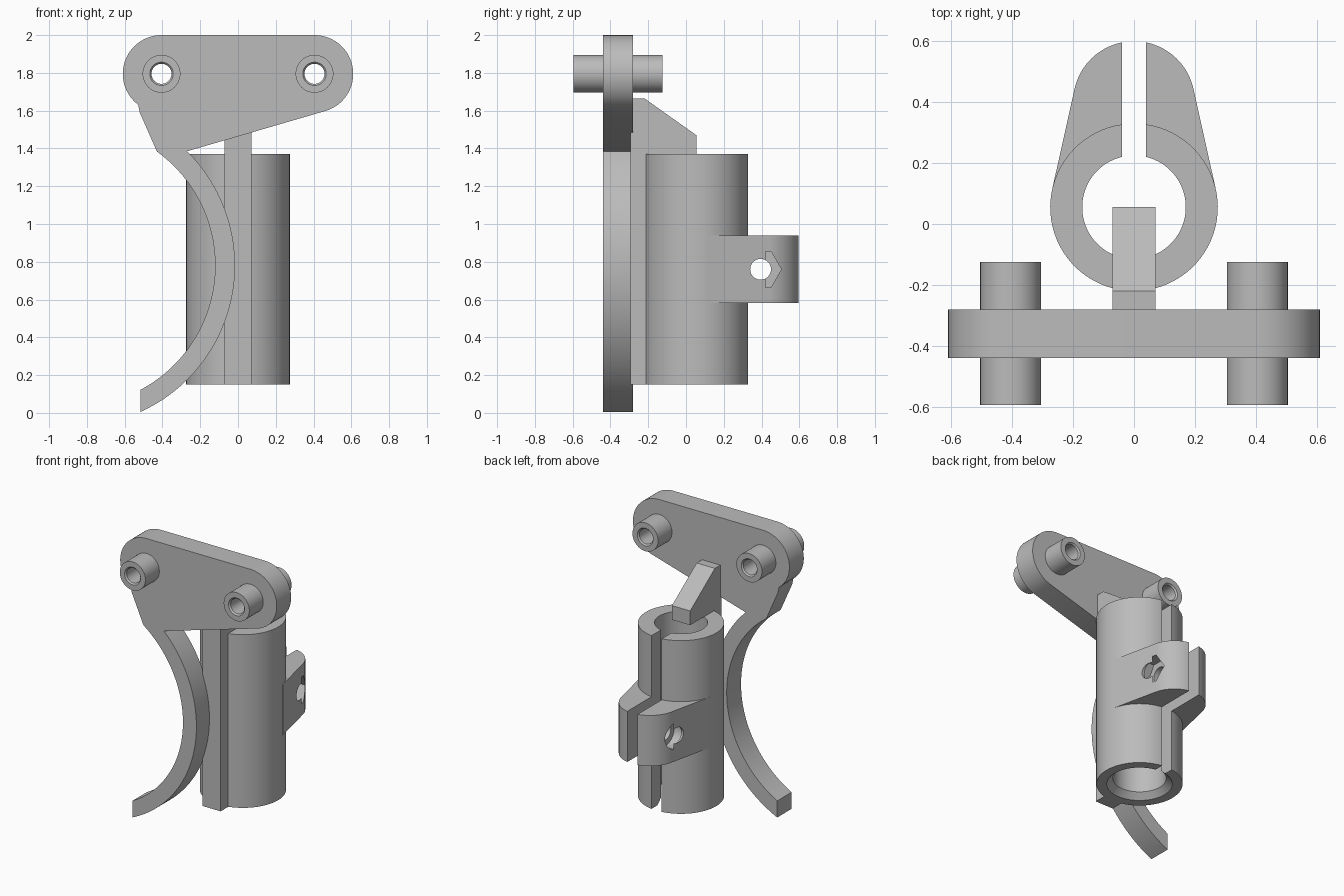
import bpy, bmesh
from math import sin, cos, asin, acos, pi, radians, sqrt

if "Cube" in bpy.data.objects:
    bpy.data.objects.remove(bpy.data.objects["Cube"], do_unlink=True)

grey = bpy.data.materials.new("plain grey")
grey.use_nodes = True
grey.diffuse_color = (0.5, 0.5, 0.5, 1)
grey.node_tree.nodes["Principled BSDF"].inputs["Base Color"].default_value = (0.5, 0.5, 0.5, 1)


def loft(name, loops, ring=False):
    """Skin closed loops of points; cap the ends, or join last to first."""
    bm = bmesh.new()
    rows = [[bm.verts.new(p) for p in loop] for loop in loops]
    n = len(rows[0])
    pairs = list(zip(rows, rows[1:])) + ([(rows[-1], rows[0])] if ring else [])
    for a, b in pairs:
        for i in range(n):
            j = (i + 1) % n
            bm.faces.new((a[i], a[j], b[j], b[i]))
    if not ring:
        bm.faces.new(rows[0])
        bm.faces.new(rows[-1])
    bmesh.ops.recalc_face_normals(bm, faces=bm.faces)
    mesh = bpy.data.meshes.new(name)
    bm.to_mesh(mesh)
    bm.free()
    mesh.materials.append(grey)
    obj = bpy.data.objects.new(name, mesh)
    bpy.context.collection.objects.link(obj)
    return obj


def prism(name, pts, axis, lo, hi):
    """Extrude a flat outline along one axis."""
    def place(p, d):
        q = list(p)
        q.insert(axis, d)
        return q
    return loft(name, [[place(p, d) for p in pts] for d in (lo, hi)])


def arc(cx, cy, r, a0, a1, n):
    return [(cx + r * cos(a0 + (a1 - a0) * i / n), cy + r * sin(a0 + (a1 - a0) * i / n))
            for i in range(n + 1)]


def circle(cx, cy, r, n=48):
    return arc(cx, cy, r, 0, 2 * pi, n)[:-1]


def cut(obj, cutter):
    cutter.hide_render = True
    mod = obj.modifiers.new("cut", "BOOLEAN")
    mod.operation, mod.solver, mod.object = "DIFFERENCE", "EXACT", cutter
    bpy.context.view_layer.objects.active = obj
    bpy.ops.object.modifier_apply(modifier=mod.name)
    bpy.data.objects.remove(cutter, do_unlink=True)


parts = []
FRONT, BACK = -0.44, -0.28
PIN_X, PIN_Z = 0.405, 1.795
HUB_Y, HUB_R, GAP = 0.055, 0.275, 0.04

# Pivot plate with rounded ends
outline = arc(PIN_X, PIN_Z, 0.205, radians(-74), pi / 2, 32)
outline += arc(-PIN_X, PIN_Z, 0.205, pi / 2, radians(233), 28)
outline += [(-0.52, 1.59), (-0.43, 1.385), (-0.27, 1.385)]
plate = prism("pivot_plate", outline, 1, FRONT, BACK)
parts.append(plate)

# Hollow pins with countersunk ends
for side, x in (("left", PIN_X), ("right", -PIN_X)):
    cut(plate, prism("cutter", circle(x, PIN_Z, 0.08), 1, -1, 1))
    profile = [(0.1, -0.595), (0.1, -0.125), (0.062, -0.125),
               (0.053, -0.135), (0.053, -0.585), (0.062, -0.595)]
    loops = [[(u, y, v) for u, v in circle(x, PIN_Z, r)] for r, y in profile]
    parts.append(loft(side + "_pin", loops, ring=True))

# Curved lever hanging below the plate
cx, cz, r_out, r_in, end_x = -0.866, 0.78, 0.85, 0.745, -0.515
top = 1.385 - cz
lever = arc(cx, cz, r_out, -acos((end_x - cx) / r_out), asin(top / r_out), 48)
lever += arc(cx, cz, r_in, asin(top / r_in), -acos((end_x - cx) / r_in), 48)
parts.append(prism("curved_lever", lever, 1, FRONT, BACK))

# Split tube, chamfered at the bottom of the bore
def split_ring(z, r_in):
    loop = []
    for r, sign in ((HUB_R, 1), (r_in, -1)):
        a = asin(GAP / r)
        a0, a1 = pi / 2 + a, 2.5 * pi - a
        pts = arc(0, HUB_Y, r, a0, a1, 72)
        loop += [(u, v, z) for u, v in pts[::sign]]
    return loop

parts.append(loft("split_tube", [split_ring(0.15, 0.21), split_ring(0.19, 0.17), split_ring(1.37, 0.17)]))

# Clamp ears with a bolt hole, a nut pocket and a bolt head recess
EAR_Y, EAR_R, EAR_Z = 0.4, 0.2, 0.76
tilt = asin((HUB_R - EAR_R) / (EAR_Y - HUB_Y))
for side, s in (("left", 1), ("right", -1)):
    ear = [(HUB_R * cos(tilt), HUB_Y + HUB_R * sin(tilt))]
    ear += arc(0, EAR_Y, EAR_R, tilt, acos(GAP / EAR_R), 24)
    ear += arc(0, HUB_Y, 0.22, acos(GAP / 0.22), tilt, 16)
    obj = prism(side + "_clamp_ear", [(s * u, v) for u, v in ear], 2, 0.583, 0.94)
    cut(obj, prism("cutter", circle(0.395, EAR_Z, 0.055, 32), 0, 0, s * 0.4))
    pocket = circle(0.395, EAR_Z, 0.11, 6) if s > 0 else circle(0.395, EAR_Z, 0.095, 32)
    cut(obj, prism("cutter", pocket, 0, s * 0.12, s * 0.2))
    parts.append(obj)

# Rib joining tube and plate, with a sloped top
rib = [(-0.295, 0.15), (-0.2, 0.15), (-0.2, 1.37), (0.055, 1.37),
       (0.055, 1.47), (-0.22, 1.665), (-0.295, 1.665)]
parts.append(prism("rib", rib, 0, -0.071, 0.071))

# Smooth the round surfaces, keep edges sharp
bpy.ops.object.select_all(action="DESELECT")
for obj in parts:
    obj.select_set(True)
bpy.context.view_layer.objects.active = plate
bpy.ops.object.shade_smooth_by_angle(angle=radians(25))
